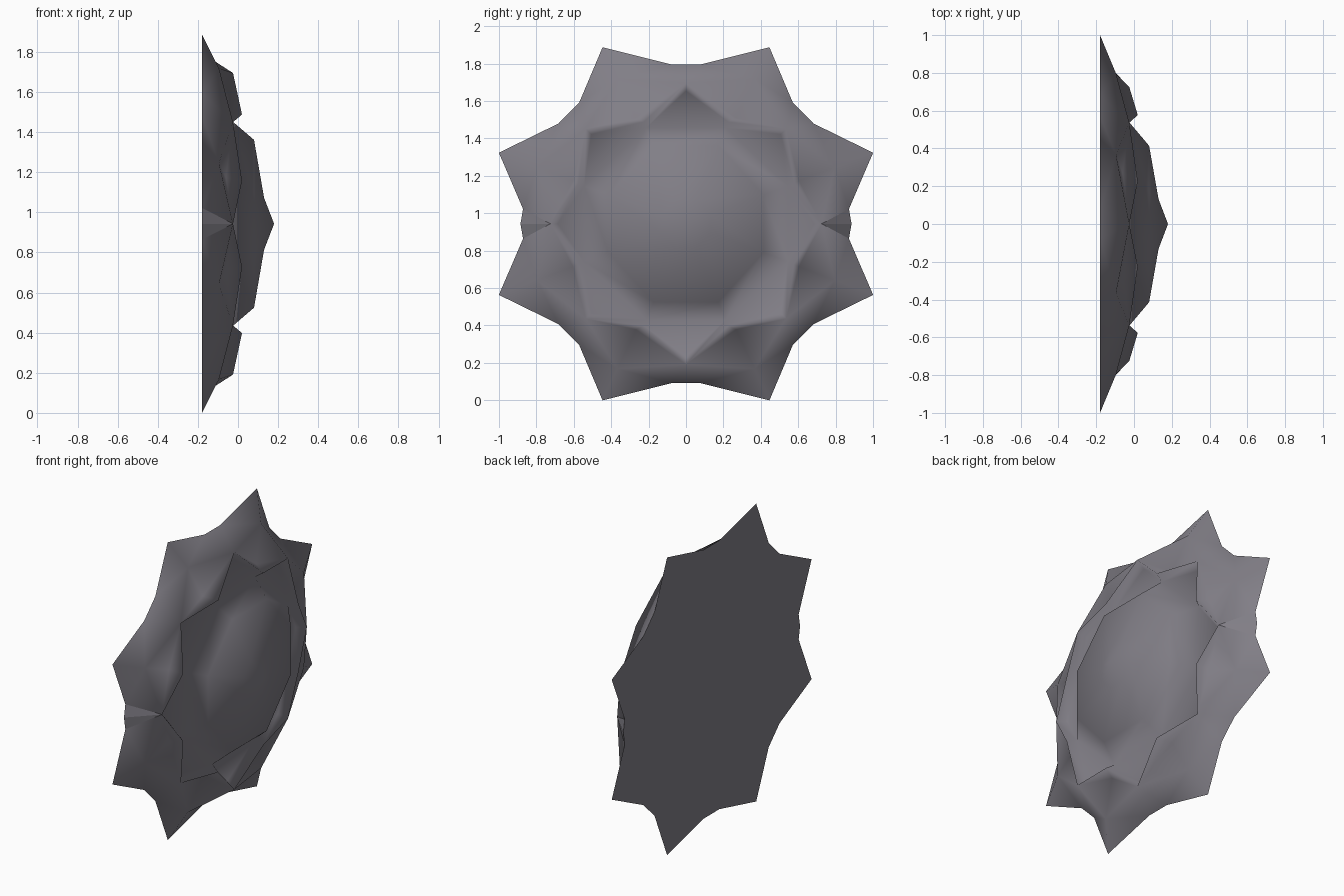
import bpy, bmesh
from math import radians, cos, sin

cube = bpy.data.objects.get("Cube")
if cube:
    bpy.data.objects.remove(cube, do_unlink=True)

CENTRE_Z = 0.943
BACK_X = -0.18

stone = bpy.data.materials.new("grey stone")
stone.use_nodes = True
colour = (0.22, 0.21, 0.24, 1)
stone.diffuse_color = colour
stone.node_tree.nodes["Principled BSDF"].inputs["Base Color"].default_value = colour


def full_turn(*quarter):
    """Mirror directions in the upper +y quarter to all four quarters."""
    half = sorted(set(quarter) | {180 - a for a in quarter})
    return sorted({(a + base) % 360 for base in (0, 180) for a in half})


# Directions measured from +y towards +z: eight notches with eight spikes between
notch_angles = full_turn(0, 43.4, 90)
spike_angles = full_turn(20.8, 64.7)
lip_angles = full_turn(20.4, 67.5)

bm = bmesh.new()


def point(radius, angle, x):
    a = radians(angle)
    return bm.verts.new((x, radius * cos(a), CENTRE_Z + radius * sin(a)))


def ring(angles, x, side_radius, top_radius):
    """Ring of points, its radius blending from the sides to the top and bottom."""
    verts = []
    for a in angles:
        t = sin(radians(a)) ** 2
        verts.append(point(side_radius + (top_radius - side_radius) * t, a, x))
    return verts


# Spiked rim and the slope rising from it
spikes = ring(spike_angles, BACK_X, 1.075, 1.037)
before = ring([a - 5.2 for a in notch_angles], BACK_X, 0.875, 0.855)
after = ring([a + 5.2 for a in notch_angles], BACK_X, 0.875, 0.855)
slope = ring(spike_angles, -0.095, 0.85, 0.86)
foot = ring(spike_angles, -0.06, 0.65, 0.62)

# Star-shaped lip, with a narrow moat just inside it
tips = ring(notch_angles, -0.025, 0.725, 0.752)
lip = ring(lip_angles, 0.02, 0.62, 0.585)
moat_tips = ring(notch_angles, -0.075, 0.685, 0.71)
moat = ring(lip_angles, -0.03, 0.585, 0.55)

# Shallow dome
shoulder = ring(lip_angles, 0.08, 0.44, 0.455)
crown = ring(lip_angles, 0.13, 0.14, 0.14)
peak = point(0, 0, 0.18)

rim = []
sharp = set()
for k in range(8):
    n = (k + 1) % 8
    p = k - 1
    for corners in ((after[k], spikes[k], slope[k]), (after[k], slope[k], tips[k]),
                    (spikes[k], before[n], slope[k]), (slope[k], before[n], tips[n]),
                    (tips[k], slope[k], foot[k]), (slope[k], tips[n], foot[k]),
                    (tips[k], foot[k], lip[k]), (foot[k], tips[n], lip[k]),
                    (tips[k], lip[k], moat[k], moat_tips[k]),
                    (lip[k], tips[n], moat_tips[n], moat[k]),
                    (moat_tips[k], moat[k], moat[p]),
                    (moat[p], moat[k], shoulder[k], shoulder[p]),
                    (shoulder[p], shoulder[k], crown[k], crown[p]),
                    (crown[p], crown[k], peak)):
        bm.faces.new(corners)
    rim.append(before[k])
    if k in (0, 4):
        # Small folded wedge in each side notch
        fold = point(0.885, notch_angles[k], BACK_X)
        rim.append(fold)
        for corners in ((before[k], fold, tips[k]), (fold, after[k], tips[k])):
            sharp.update(bm.faces.new(corners).edges)
    else:
        bm.faces.new((before[k], after[k], tips[k]))
    rim += [after[k], spikes[k]]

# Flat back
sharp.update(bm.faces.new(rim[::-1]).edges)

for f in bm.faces:
    f.smooth = True
for e in sharp:
    e.smooth = False

mesh = bpy.data.meshes.new("spiked_star_dome")
bm.to_mesh(mesh)
bm.free()
mesh.materials.append(stone)
dome = bpy.data.objects.new("spiked_star_dome", mesh)
bpy.context.collection.objects.link(dome)
